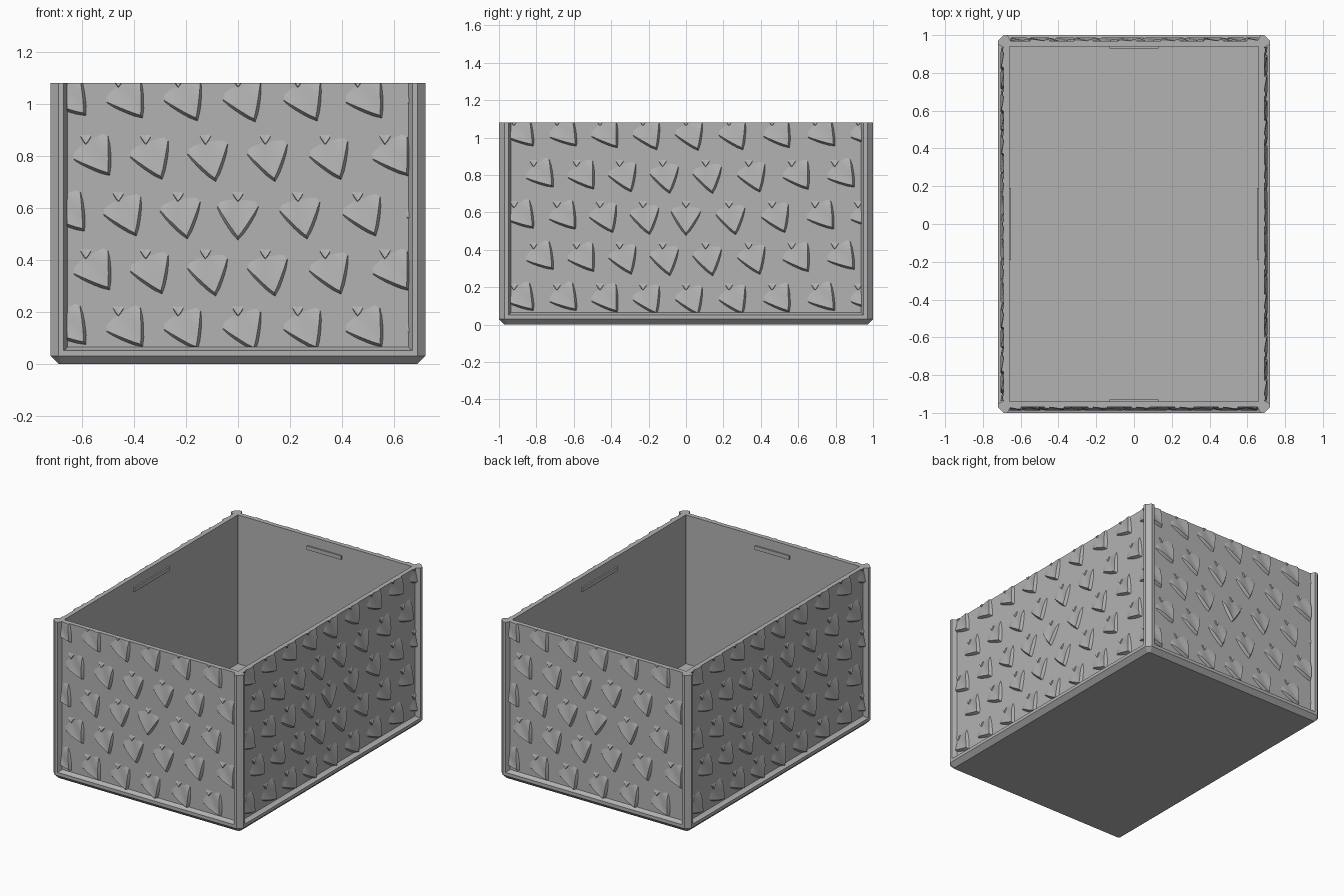
import bpy, bmesh
from math import pi, hypot
from mathutils import Matrix, Vector

cube = bpy.data.objects.get("Cube")
if cube:
    bpy.data.objects.remove(cube, do_unlink=True)

HALF_X, HALF_Y, TOP = 0.72, 1.0, 1.08
RECESS, WALL = 0.03, 0.06          # depth of panel recess, full wall thickness
RAIL = 0.065                       # height of the bottom rail

grey = bpy.data.materials.new("plain grey")
grey.use_nodes = True
COLOR = (0.45, 0.45, 0.45, 1)
grey.diffuse_color = COLOR
grey.node_tree.nodes["Principled BSDF"].inputs["Base Color"].default_value = COLOR


def finish(name, bm, smooth=False, recalc=True):
    if recalc:
        bmesh.ops.recalc_face_normals(bm, faces=bm.faces)
    mesh = bpy.data.meshes.new(name)
    bm.to_mesh(mesh)
    bm.free()
    mesh.materials.append(grey)
    obj = bpy.data.objects.new(name, mesh)
    bpy.context.collection.objects.link(obj)
    if smooth:
        bpy.context.view_layer.objects.active = obj
        obj.select_set(True)
        bpy.ops.object.shade_smooth_by_angle(angle=pi / 6)
        obj.select_set(False)
    return obj


def ring(bm, inset, cut, z):
    """Rectangle with cut corners."""
    x, y = HALF_X - inset, HALF_Y - inset
    pts = [(x, y - cut), (x - cut, y), (cut - x, y), (-x, y - cut),
           (-x, cut - y), (cut - x, -y), (x - cut, -y), (x, cut - y)]
    return [bm.verts.new((px, py, z)) for px, py in pts]


def bridge(bm, a, b):
    for i in range(len(a)):
        j = (i + 1) % len(a)
        bm.faces.new((a[i], a[j], b[j], b[i]))


# Box body: chamfered base, rail, recessed walls, rim, cavity and floor
bm = bmesh.new()
profile = [(RECESS, 0.012, 0), (0, 0.03, 0.03), (0, 0.03, 0.052),
           (0.012, 0.03, 0.055), (RECESS, 0.002, RAIL), (RECESS, 0.002, TOP),
           (WALL, 0.002, TOP), (WALL, 0.002, 0.06)]
rings = [ring(bm, *p) for p in profile]
for lower, upper in zip(rings, rings[1:]):
    bridge(bm, lower, upper)
bm.faces.new(rings[0])
bm.faces.new(rings[-1])
finish("box_body", bm)

# Corner posts with chamfered outer edge and sloped sides
plan = [(0, 0.03), (0.03, 0), (0.05, 0), (0.056, 0.012), (0.065, 0.03),
        (0.06, 0.06), (0.03, 0.065), (0.012, 0.056), (0, 0.05)]
for sx, side in ((1, "left"), (-1, "right")):
    for sy, end in ((1, "back"), (-1, "front")):
        bm = bmesh.new()
        ends = [[bm.verts.new((sx * (HALF_X - a), sy * (HALF_Y - b), z))
                 for a, b in plan] for z in (0.031, TOP)]
        bridge(bm, *ends)
        for loop in ends:
            bm.faces.new(loop)
        finish(f"post_{end}_{side}", bm)


def add_scale(bm, matrix, size=1.0, height=0.018):
    """Pointed scale: lower lip in a V, fading up into the wall."""
    steps = 10
    rows = [[], [], [], []]
    for i in range(steps + 1):
        t = 2 * i / steps - 1
        side = (t > 0.01) - (t < -0.01)
        x, y = 0.078 * t, -0.15 + 0.115 * abs(t) ** 1.1
        w = height * (1 - 0.9 * abs(t) ** 5)
        out = 0.013 * (1 - 0.6 * abs(t) ** 4)
        rows[0].append((x + side * out * 0.7, y - out * (0.6 if side else 1.2), -0.002))
        rows[1].append((x, y, w))
        rows[2].append((x * 0.9, y * 0.55, w * 0.5))
        rows[3].append((x * 0.75, 0.01 - 0.02 * abs(t), -0.002))
    grid = [[bm.verts.new(matrix @ Vector((x * size, y * size, w))) for x, y, w in r]
            for r in rows]
    for a, b in zip(grid, grid[1:]):
        for i in range(steps):
            bm.faces.new((a[i], a[i + 1], b[i + 1], b[i]))


def scale_panel(name, half, dist, turn):
    """Staggered scales, twisting more with distance from the panel centre."""
    bm = bmesh.new()
    pitch, row_step, mid = 0.23, 0.22, 0.49
    for row in range(-2, 3):
        z = mid + row * row_step
        for col in range(-5, 6):
            u = (col + 0.5 * (row % 2)) * pitch - 0.01 * (row % 2)
            if abs(u) > half + 0.15:
                continue
            twist = min(0.7, 0.95 * hypot(u, z - mid))
            place = Matrix.Translation((u, z + 0.15, 0)) @ Matrix.Rotation(twist, 4, 'Z')
            add_scale(bm, place)
            # small ridge nestled above the scale
            add_scale(bm, Matrix.Translation((u, z + 0.175, 0)), 0.26, 0.008)
    # trim to the frame opening
    for co, no in (((half, 0, 0), (1, 0, 0)), ((-half, 0, 0), (-1, 0, 0)),
                   ((0, RAIL, 0), (0, -1, 0)), ((0, TOP, 0), (0, 1, 0))):
        bmesh.ops.bisect_plane(bm, geom=bm.verts[:] + bm.edges[:] + bm.faces[:],
                               plane_co=co, plane_no=no, clear_outer=True)
    # close the cut ends along the rim
    rim = [e for e in bm.edges if e.is_boundary and
           all(abs(v.co.y - TOP) < 1e-4 for v in e.verts)]
    down = bmesh.ops.extrude_edge_only(bm, edges=rim)["geom"]
    for v in down:
        if isinstance(v, bmesh.types.BMVert):
            v.co.z = -0.004
    stand = Matrix.Rotation(pi / 2, 4, 'X')
    bm.transform(Matrix.Rotation(turn, 4, 'Z') @ Matrix.Translation((0, -dist, 0)) @ stand)
    finish(name, bm, smooth=True, recalc=False)


def grip(name, half, dist, turn):
    bm = bmesh.new()
    bmesh.ops.create_cube(bm, size=1)
    bm.transform(Matrix.Rotation(turn, 4, 'Z') @ Matrix.Translation((0, -dist, 1.0))
                 @ Matrix.Diagonal((2 * half, 0.02, 0.026, 1)))
    finish(name, bm)


# Four scaled panels and the thin lid-catch ridges inside each wall
for k, wall in enumerate(("front", "left", "back", "right")):
    across, out = (HALF_X, HALF_Y) if k % 2 == 0 else (HALF_Y, HALF_X)
    scale_panel(f"{wall}_scales", across - 0.062, out - RECESS, k * pi / 2)
    grip(f"{wall}_inner_ridge", 0.13 if k % 2 == 0 else 0.19, out - WALL, k * pi / 2)
